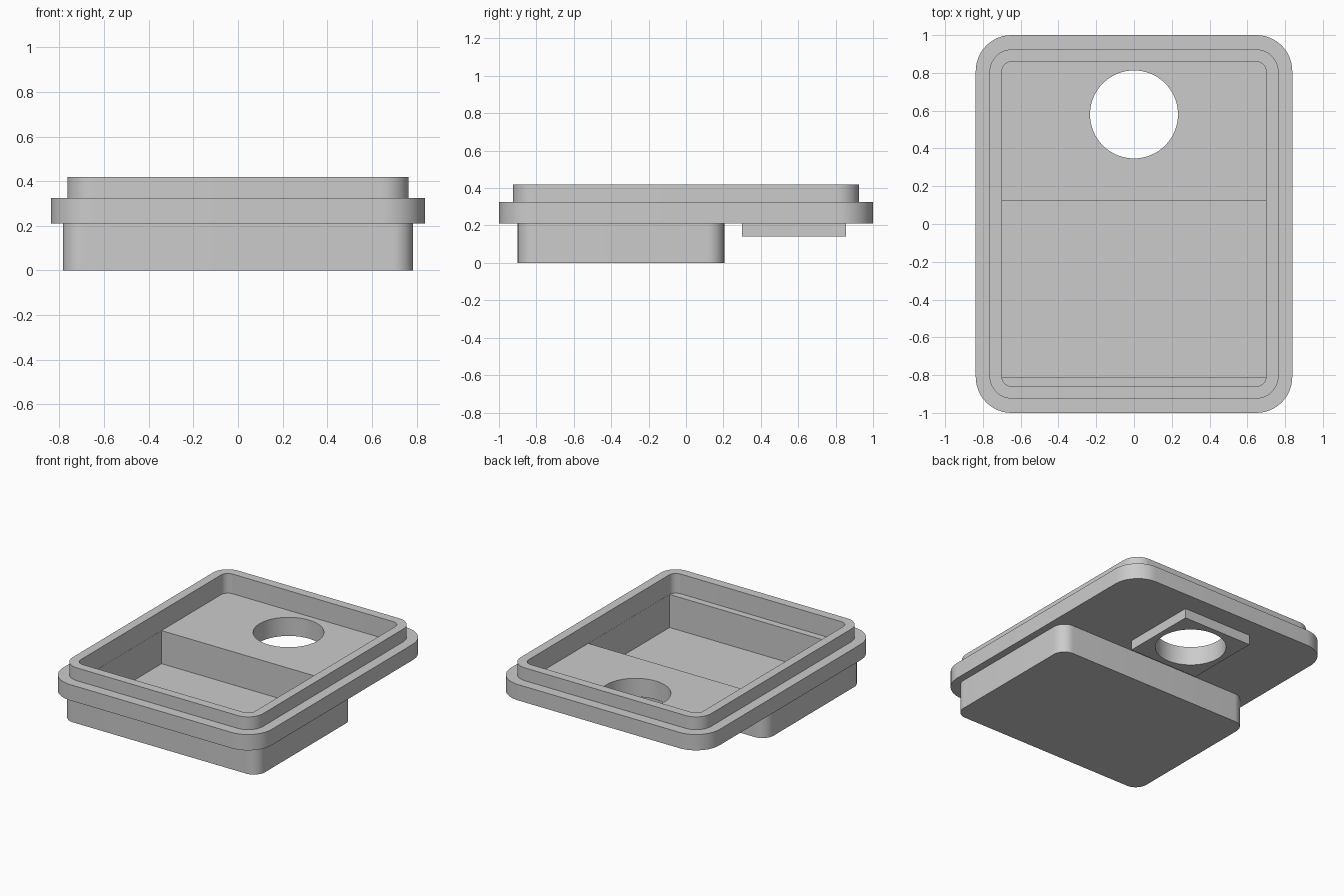
import bpy, bmesh, math

cube = bpy.data.objects.get("Cube")
if cube:
    bpy.data.objects.remove(cube, do_unlink=True)

grey = bpy.data.materials.new("light_grey")
grey.use_nodes = True
colour = (0.6, 0.6, 0.6, 1)
grey.diffuse_color = colour
grey.node_tree.nodes["Principled BSDF"].inputs["Base Color"].default_value = colour


def prism(name, points, z0, z1):
    """Closed vertical prism over a counter-clockwise outline."""
    bm = bmesh.new()
    face = bm.faces.new([bm.verts.new((x, y, z0)) for x, y in points])
    top = bmesh.ops.extrude_face_region(bm, geom=[face])["geom"]
    for v in top:
        if isinstance(v, bmesh.types.BMVert):
            v.co.z = z1
    bmesh.ops.recalc_face_normals(bm, faces=bm.faces)
    mesh = bpy.data.meshes.new(name)
    bm.to_mesh(mesh)
    bm.free()
    mesh.materials.append(grey)
    obj = bpy.data.objects.new(name, mesh)
    bpy.context.collection.objects.link(obj)
    return obj


def arc(cx, cy, r, start, sweep, steps):
    return [(cx + r * math.cos(start + sweep * i / steps),
             cy + r * math.sin(start + sweep * i / steps)) for i in range(steps + 1)]


def block(name, half_x, y0, y1, z0, z1, r=0):
    """Box centred on x with rounded vertical edges."""
    points = []
    corners = [(1, y1 - r), (-1, y1 - r), (-1, y0 + r), (1, y0 + r)]
    for i, (side, cy) in enumerate(corners):
        cx = side * (half_x - r)
        points += arc(cx, cy, r, i * math.pi / 2, math.pi / 2, 12) if r else [(cx, cy)]
    return prism(name, points, z0, z1)


def combine(body, other, operation):
    mod = body.modifiers.new(other.name, 'BOOLEAN')
    mod.operation = operation
    mod.solver = 'EXACT'
    mod.object = other
    bpy.context.view_layer.objects.active = body
    bpy.ops.object.modifier_apply(modifier=mod.name)
    bpy.data.objects.remove(other, do_unlink=True)


# Outer solid: wide flange, raised lip, deep compartment, square boss
tray = block("tray", 0.838, -1, 1, 0.21, 0.325, 0.19)
combine(tray, block("lip", 0.765, -0.925, 0.925, 0.25, 0.418, 0.12), 'UNION')
combine(tray, block("compartment", 0.785, -0.90, 0.205, 0, 0.25, 0.09), 'UNION')
combine(tray, block("boss", 0.275, 0.30, 0.855, 0.14, 0.25), 'UNION')

# Hollows: shallow shelf, deep pocket, round through-hole
combine(tray, block("shelf_cut", 0.70, -0.86, 0.86, 0.275, 0.6, 0.055), 'DIFFERENCE')
combine(tray, block("pocket_cut", 0.699, -0.81, 0.122, 0.035, 0.3), 'DIFFERENCE')
circle = arc(0, 0.58, 0.233, 0, 2 * math.pi, 64)[:-1]
combine(tray, prism("hole_cut", circle, 0, 0.6), 'DIFFERENCE')

# Smooth the rounded walls, keep the edges crisp
bpy.ops.object.select_all(action='DESELECT')
tray.select_set(True)
bpy.context.view_layer.objects.active = tray
bpy.ops.object.shade_smooth_by_angle(angle=math.radians(30))
